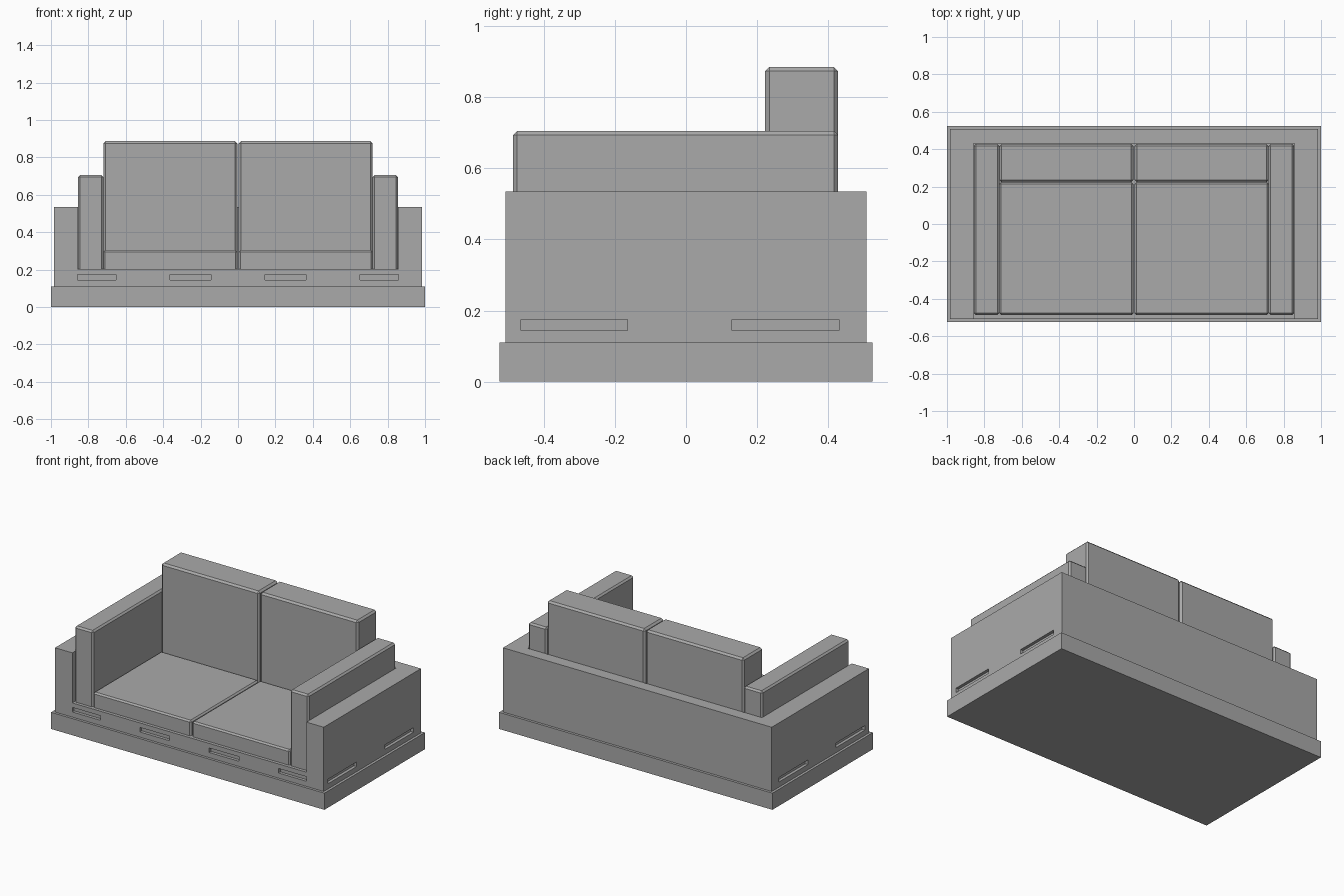
import bpy, bmesh

cube = bpy.data.objects.get("Cube")
if cube:
    bpy.data.objects.remove(cube, do_unlink=True)

GREY = (0.4, 0.4, 0.4, 1)
grey = bpy.data.materials.new("grey_fabric")
grey.use_nodes = True
grey.diffuse_color = GREY
grey.node_tree.nodes["Principled BSDF"].inputs["Base Color"].default_value = GREY


def boxes(name, ranges, chamfer=0):
    """One object made of boxes given as (x0, x1), (y0, y1), (z0, z1)."""
    bm = bmesh.new()
    for spans in ranges:
        verts = bmesh.ops.create_cube(bm, size=1)["verts"]
        for v in verts:
            for i, (low, high) in enumerate(spans):
                v.co[i] = low if v.co[i] < 0 else high
    if chamfer:
        # Chamfer everything except the hidden underside edges
        floor = min(v.co.z for v in bm.verts)
        edges = [e for e in bm.edges if max(v.co.z for v in e.verts) > floor]
        bmesh.ops.bevel(bm, geom=edges, offset=chamfer, segments=1, affect='EDGES')
    bmesh.ops.recalc_face_normals(bm, faces=bm.faces)
    mesh = bpy.data.meshes.new(name)
    bm.to_mesh(mesh)
    bm.free()
    mesh.materials.append(grey)
    obj = bpy.data.objects.new(name, mesh)
    bpy.context.collection.objects.link(obj)
    return obj


# Plinth and outer shell
boxes("plinth", [((-1, 1), (-0.525, 0.525), (0, 0.11))])
shell = boxes("shell", [((-0.983, 0.983), (-0.508, 0.508), (0.11, 0.535))])

# Seat well, front slots and side slots cut out of the shell
cuts = [((-0.857, 0.857), (-0.7, 0.43), (0.204, 0.7))]
for side in (-1, 1):
    for near, far in ((0.145, 0.363), (0.652, 0.857)):
        x = sorted((side * near, side * far))
        cuts.append((x, (-0.6, -0.488), (0.144, 0.174)))
    x = sorted((side * 0.963, side * 1.1))
    for y in ((-0.465, -0.165), (0.13, 0.43)):
        cuts.append((x, y, (0.144, 0.174)))
cutter = boxes("shell_cutter", cuts)
cutter.hide_render = True
cutter.hide_viewport = True
cut = shell.modifiers.new("openings", 'BOOLEAN')
cut.operation = 'DIFFERENCE'
cut.solver = 'EXACT'
cut.object = cutter

# Bake the openings and drop the cutter
bpy.context.view_layer.update()
graph = bpy.context.evaluated_depsgraph_get()
baked = bpy.data.meshes.new_from_object(shell.evaluated_get(graph))
shell.modifiers.clear()
shell.data = baked
bpy.data.objects.remove(cutter, do_unlink=True)

# Cushions, one of each per side
for side, label in ((1, "left"), (-1, "right")):
    seat_x = sorted((side * 0.003, side * 0.72))
    arm_x = sorted((side * 0.72, side * 0.856))
    boxes(label + "_seat_cushion", [(seat_x, (-0.487, 0.224), (0.204, 0.304))], 0.01)
    boxes(label + "_back_cushion", [(seat_x, (0.223, 0.428), (0.204, 0.886))], 0.012)
    boxes(label + "_arm_cushion", [(arm_x, (-0.487, 0.428), (0.204, 0.705))], 0.011)
